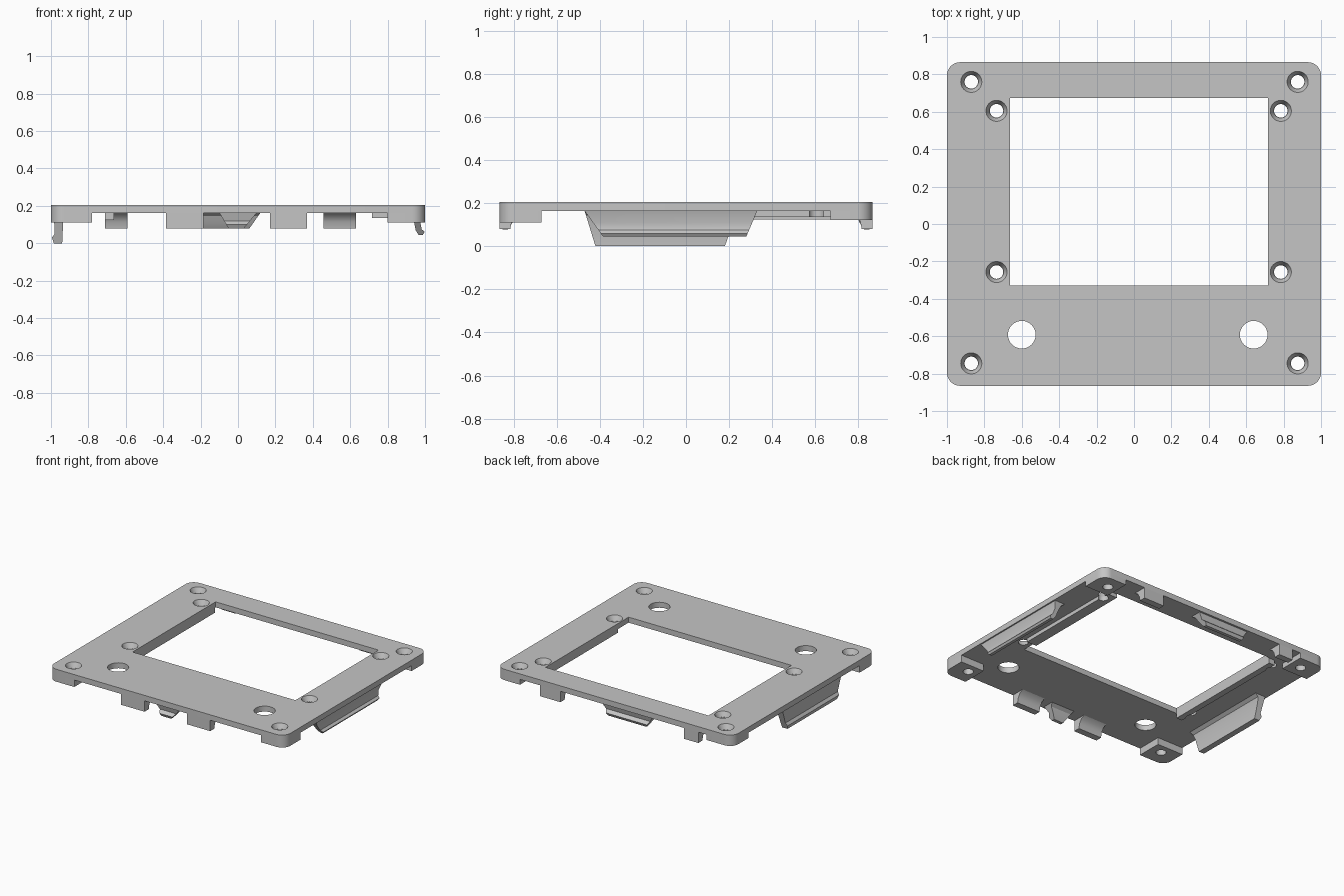
import bpy, bmesh

if "Cube" in bpy.data.objects:
    bpy.data.objects.remove(bpy.data.objects["Cube"])

grey = bpy.data.materials.new("matte grey")
grey.use_nodes = True
GREY = (0.56, 0.56, 0.56, 1)
grey.diffuse_color = GREY
grey.node_tree.nodes["Principled BSDF"].inputs["Base Color"].default_value = GREY

W, D, TOP, UNDER, RADIUS = 1.0, 0.865, 0.205, 0.163, 0.07


def finish(name, bm):
    bmesh.ops.recalc_face_normals(bm, faces=bm.faces[:])
    mesh = bpy.data.meshes.new(name)
    bm.to_mesh(mesh)
    bm.free()
    mesh.materials.append(grey)
    obj = bpy.data.objects.new(name, mesh)
    bpy.context.collection.objects.link(obj)
    return obj


def add_box(bm, x0, x1, y0, y1, z0, z1):
    verts = bmesh.ops.create_cube(bm, size=1)["verts"]
    for v in verts:
        v.co.x = x1 if v.co.x > 0 else x0
        v.co.y = y1 if v.co.y > 0 else y0
        v.co.z = z1 if v.co.z > 0 else z0


def slab(name, *bounds):
    """Box whose upright edges on the outer plate corners are rounded."""
    bm = bmesh.new()
    add_box(bm, *bounds)
    edges = []
    for e in bm.edges:
        a, b = (v.co for v in e.verts)
        if (a - b).xy.length < 0.001 and abs(a.x) > W - 0.001 and abs(a.y) > D - 0.001:
            edges.append(e)
    if edges:
        bmesh.ops.bevel(bm, geom=edges, offset=RADIUS, segments=8, profile=0.5, affect='EDGES')
    return finish(name, bm)


def add_hole(bm, x, y, r_low, r_top, z0, z1):
    made = bmesh.ops.create_cone(bm, cap_ends=True, segments=32, radius1=r_low,
                                 radius2=r_top, depth=z1 - z0)
    bmesh.ops.translate(bm, verts=made["verts"], vec=(x, y, (z0 + z1) / 2))


def cut(obj, cutter):
    mod = obj.modifiers.new("cut", 'BOOLEAN')
    mod.operation, mod.solver, mod.object = 'DIFFERENCE', 'EXACT', cutter
    bpy.context.view_layer.update()
    deps = bpy.context.evaluated_depsgraph_get()
    mesh = bpy.data.meshes.new_from_object(obj.evaluated_get(deps))
    obj.modifiers.clear()
    obj.data = mesh


def clip(name, side, profile, top_span, low_span):
    """Sweep an (outward, height) profile along one side, tapering downwards."""
    place = {"+x": lambda u, v: (u, v), "-x": lambda u, v: (-u, v),
             "+y": lambda u, v: (v, u), "-y": lambda u, v: (v, -u)}[side]
    low = min(z for _, z in profile)
    bm = bmesh.new()
    ends = []
    for i in range(2):
        ring = []
        for u, z in profile:
            t = (UNDER - z) / (UNDER - low)
            v = top_span[i] + (low_span[i] - top_span[i]) * t
            ring.append(bm.verts.new((*place(u, v), z)))
        bm.faces.new(ring)
        ends.append(ring)
    n = len(profile)
    for i in range(n):
        j = (i + 1) % n
        bm.faces.new((ends[0][i], ends[0][j], ends[1][j], ends[1][i]))
    return finish(name, bm)


# Plate, corner pads and the ribs beside the opening
solids = [slab("plate", -W, W, -D, D, UNDER, TOP)]
for sx, side in ((-1, "right"), (1, "left")):
    inner = 0.78 if sx < 0 else 0.80
    xs = sorted((sx * inner, sx * W))
    solids.append(slab("front_pad_" + side, *xs, -D, -0.67, 0.11, UNDER))
    solids.append(slab("back_pad_" + side, *xs, 0.67, D, 0.122, UNDER))
solids.append(slab("rib_right", -0.71, -0.662, -0.33, 0.67, 0.125, UNDER))
solids.append(slab("rib_left", 0.717, 0.80, -0.2, 0.67, 0.135, UNDER))

# Opening, countersunk screw holes and two large round holes
window = bmesh.new()
add_box(window, -0.662, 0.717, -0.33, 0.675, -0.1, 0.4)
window = finish("window_cutter", window)
drill = bmesh.new()
screws = [(x, y) for x in (-0.87, 0.875) for y in (-0.745, 0.76)]
screws += [(x, y) for x in (-0.735, 0.785) for y in (-0.257, 0.605)]
for x, y in screws:
    add_hole(drill, x, y, 0.036, 0.036, 0.0, 0.4)
for x in (-0.6, 0.64):
    add_hole(drill, x, -0.592, 0.074, 0.074, 0.0, 0.4)
drill = finish("drill_cutter", drill)
sink = bmesh.new()
for x, y in screws:
    add_hole(sink, x, y, 0.038, 0.057, 0.168, TOP + 0.001)
sink = finish("countersink_cutter", sink)

cut(solids[0], window)
for obj in solids:
    cut(obj, drill)
cut(solids[0], sink)
for obj in (window, drill, sink):
    bpy.data.objects.remove(obj)

# Long side clips with a filleted root and an outward lip
left_profile = [(0.99, UNDER), (0.975, 0.11), (0.982, 0.075), (0.998, 0.06), (0.988, 0.045),
                (0.965, 0.045), (0.95, 0.07), (0.942, 0.11), (0.93, 0.145), (0.905, UNDER)]
clips = [clip("clip_left", "+x", left_profile, (-0.47, 0.33), (-0.385, 0.28))]
right_profile = [(0.985, UNDER), (0.98, 0.05), (0.995, 0.03), (0.985, 0.0), (0.94, 0.0),
                 (0.935, 0.11), (0.925, 0.145), (0.9, UNDER)]
clips.append(clip("clip_right", "-x", right_profile, (-0.47, 0.24), (-0.42, 0.18)))

# Small centre clips, front and back
small = [(0.85, UNDER), (0.838, 0.12), (0.862, 0.1), (0.85, 0.078), (0.825, 0.078),
         (0.805, 0.11), (0.79, 0.145), (0.765, UNDER)]
clips.append(clip("clip_front", "-y", small, (-0.1, 0.1), (-0.05, 0.03)))
clips.append(clip("clip_back", "+y", small, (-0.31, 0.12), (-0.26, 0.06)))

# Straight locating tabs with a filleted inner root
tab = [(D, UNDER), (D, 0.08), (0.815, 0.08), (0.808, 0.115), (0.79, 0.145), (0.76, UNDER)]
for name, side, span in (("front_tab_right", "-y", (-0.385, -0.185)),
                         ("front_tab_left", "-y", (0.172, 0.37)),
                         ("back_tab_right", "+y", (-0.71, -0.59)),
                         ("back_tab_left", "+y", (0.457, 0.63))):
    clips.append(clip(name, side, tab, span, span))

# Smooth the curved walls, keep the hard edges
bpy.ops.object.select_all(action='DESELECT')
for obj in solids + clips:
    obj.select_set(True)
bpy.context.view_layer.objects.active = solids[0]
bpy.ops.object.shade_smooth_by_angle(angle=0.5)
